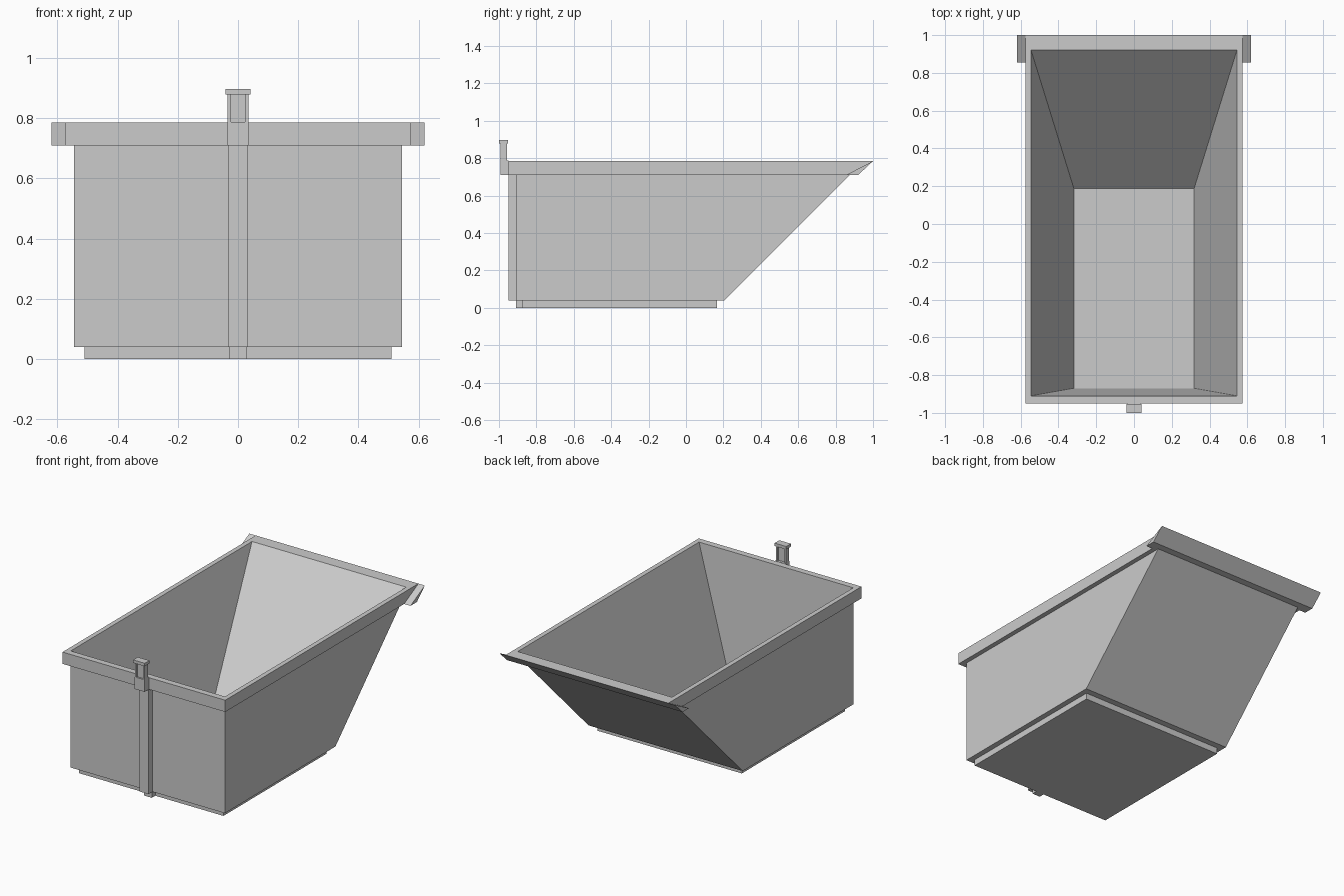
import bpy, bmesh

if "Cube" in bpy.data.objects:
    bpy.data.objects.remove(bpy.data.objects["Cube"])


def finish(name, bm):
    bmesh.ops.recalc_face_normals(bm, faces=bm.faces)
    mesh = bpy.data.meshes.new(name)
    bm.to_mesh(mesh)
    bm.free()
    obj = bpy.data.objects.new(name, mesh)
    bpy.context.collection.objects.link(obj)
    return obj


def loft(name, sections):
    """Skin rectangles given as (half width, front y, back y, z)."""
    bm = bmesh.new()
    rings = [[bm.verts.new(p) for p in
              ((-w, f, z), (w, f, z), (w, b, z), (-w, b, z))]
             for w, f, b, z in sections]
    for r, s in zip(rings, rings[1:]):
        for i in range(4):
            j = (i + 1) % 4
            bm.faces.new((r[i], r[j], s[j], s[i]))
    bm.faces.new(rings[0])
    bm.faces.new(rings[-1])
    return finish(name, bm)


def box(name, x0, x1, y0, y1, z0, z1):
    bm = bmesh.new()
    bmesh.ops.create_cube(bm, size=1)
    for v in bm.verts:
        v.co = ((x0 + x1) / 2 + v.co.x * (x1 - x0),
                (y0 + y1) / 2 + v.co.y * (y1 - y0),
                (z0 + z1) / 2 + v.co.z * (z1 - z0))
    return finish(name, bm)


def prism(name, profile, x0, x1):
    """Extrude a (y, z) profile along x."""
    bm = bmesh.new()
    face = bm.faces.new([bm.verts.new((x0, y, z)) for y, z in profile])
    ext = bmesh.ops.extrude_face_region(bm, geom=[face])["geom"]
    verts = [g for g in ext if isinstance(g, bmesh.types.BMVert)]
    bmesh.ops.translate(bm, verts=verts, vec=(x1 - x0, 0, 0))
    return finish(name, bm)


# Hopper: outer walls, overhanging rim, tapered cavity and floor
loft("hopper", [
    (0.545, -0.91, 0.205, 0.04),
    (0.545, -0.91, 0.875, 0.71),
    (0.575, -0.95, 0.92, 0.71),
    (0.575, -0.95, 1.0, 0.785),
    (0.545, -0.91, 0.92, 0.785),
    (0.318, -0.87, 0.187, 0.05),
])

# Base plate
box("base_plate", -0.51, 0.51, -0.875, 0.165, 0, 0.04)

# Wedge ears at the back corners of the rim
for side, label in ((-1, "left"), (1, "right")):
    prism(label + "_ear", [(0.855, 0.71), (0.92, 0.71), (1.0, 0.785)],
          side * 0.573, side * 0.62)

# Front rib and its foot
box("front_rib", -0.032, 0.032, -0.95, -0.91, 0.04, 0.71)
box("rib_foot", -0.028, 0.028, -0.91, -0.875, 0, 0.04)

# Latch post: solid lower block, recessed neck and cap
box("latch_block", -0.035, 0.035, -0.993, -0.95, 0.71, 0.787)
for side, label in ((-1, "left"), (1, "right")):
    a, b = sorted((side * 0.024, side * 0.035))
    box("latch_cheek_" + label, a, b, -0.992, -0.958, 0.787, 0.878)
box("latch_web", -0.024, 0.024, -0.982, -0.966, 0.787, 0.878)
box("latch_cap", -0.041, 0.041, -1.0, -0.953, 0.878, 0.897)
